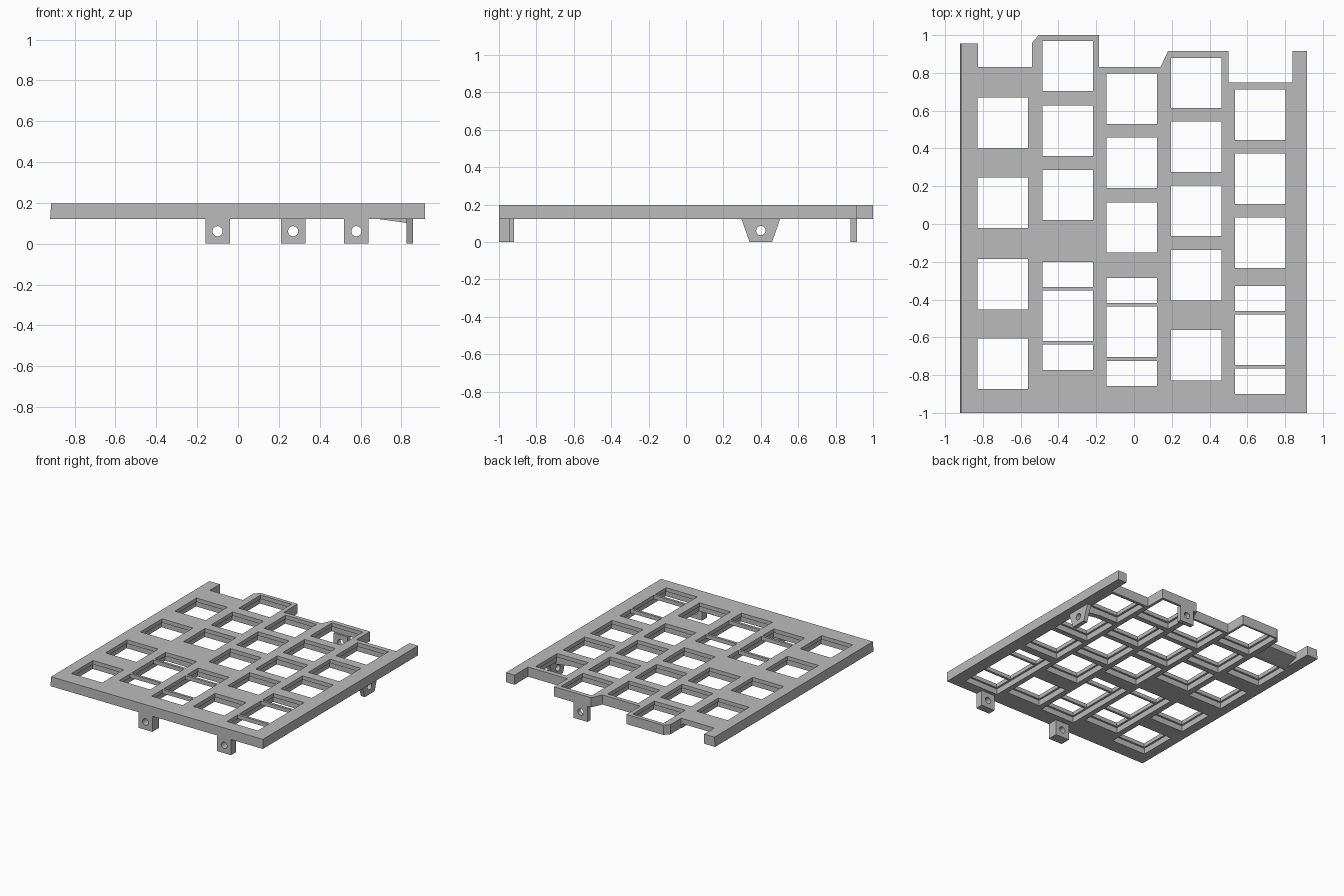
import bpy
import bmesh
from math import cos, sin, tau
from mathutils import Vector

if "Cube" in bpy.data.objects:
    bpy.data.objects.remove(bpy.data.objects["Cube"], do_unlink=True)

BOTTOM, TOP, LIP, MARGIN = 0.122, 0.197, 0.03, 0.015

grey = bpy.data.materials.new("plain grey")
grey.use_nodes = True
grey.diffuse_color = (0.5, 0.5, 0.5, 1)
grey.node_tree.nodes["Principled BSDF"].inputs["Base Color"].default_value = (0.5, 0.5, 0.5, 1)


def add_prism(bm, points, offset):
    """Extrude a closed loop of 3D points along an offset."""
    face = bm.faces.new([bm.verts.new(p) for p in points])
    moved = bmesh.ops.extrude_face_region(bm, geom=[face])["geom"]
    bmesh.ops.translate(bm, vec=offset, verts=[v for v in moved if isinstance(v, bmesh.types.BMVert)])


def add_box(bm, x0, x1, y0, y1, z0, z1):
    add_prism(bm, [(x0, y0, z0), (x1, y0, z0), (x1, y1, z0), (x0, y1, z0)], (0, 0, z1 - z0))


def make_object(name, bm):
    bmesh.ops.recalc_face_normals(bm, faces=bm.faces)
    mesh = bpy.data.meshes.new(name)
    bm.to_mesh(mesh)
    bm.free()
    mesh.materials.append(grey)
    obj = bpy.data.objects.new(name, mesh)
    bpy.context.collection.objects.link(obj)
    return obj


def cut(obj, bm):
    """Subtract a closed mesh from an object and discard the cutter."""
    cutter = make_object("cutter", bm)
    cutter.hide_render = True
    mod = obj.modifiers.new("cut", "BOOLEAN")
    mod.operation, mod.solver, mod.object = "DIFFERENCE", "EXACT", cutter
    graph = bpy.context.evaluated_depsgraph_get()
    mesh = bpy.data.meshes.new_from_object(obj.evaluated_get(graph))
    obj.modifiers.clear()
    obj.data = mesh
    bpy.data.objects.remove(cutter, do_unlink=True)


# Plate outline with stepped rear edge
outline = [(-0.915, -1), (0.915, -1), (0.915, 0.915), (0.84, 0.915), (0.84, 0.75),
           (0.5, 0.75), (0.5, 0.915), (0.18, 0.915), (0.14, 0.83), (-0.185, 0.83),
           (-0.185, 1), (-0.505, 1), (-0.54, 0.96), (-0.54, 0.83), (-0.825, 0.83),
           (-0.825, 0.955), (-0.915, 0.955)]
bm = bmesh.new()
add_prism(bm, [(x, y, BOTTOM) for x, y in outline], (0, 0, TOP - BOTTOM))
for v in bm.verts:  # slightly flared outer side
    if v.co.x < -0.91 and v.co.z < 0.15:
        v.co.x -= 0.005
plate = make_object("key_plate", bm)

# Columns: left edge, rear edges of the square openings, rear edge of the long key
KEY = 0.267
columns = [(-0.828, (0.67, 0.245, -0.185, -0.607), None),
           (-0.485, (0.97, 0.627, 0.287), -0.2),
           (-0.146, (0.797, 0.458, 0.115), -0.285),
           (0.196, (0.88, 0.542, 0.203, -0.138, -0.562), None),
           (0.534, (0.712, 0.373, 0.034), -0.327)]
holes, pockets = bmesh.new(), bmesh.new()
for x, rears, long_key in columns:
    spans = [(y - KEY, y) for y in rears]
    wide = list(spans)
    if long_key is not None:
        a = long_key
        spans += [(a - 0.134, a), (a - 0.42, a - 0.153), (a - 0.573, a - 0.439)]
        wide.append((a - 0.573, a))
    for y0, y1 in spans:
        add_box(holes, x, x + KEY, y0, y1, 0.05, 0.3)
    for y0, y1 in wide:
        add_box(pockets, x - MARGIN, x + KEY + MARGIN, y0 - MARGIN, y1 + MARGIN, 0.05, TOP - LIP)
cut(plate, holes)
cut(plate, pockets)

# Tapered relief under the rear edge of the outer column
bm = bmesh.new()
add_prism(bm, [(-0.825, 0.7, BOTTOM - 0.005), (-0.825, 0.85, BOTTOM - 0.005),
               (-0.825, 0.85, BOTTOM + 0.04)], (0.28, 0, 0))
cut(plate, bm)


def lug(name, origin, along, depth, top, foot):
    """Hanging mounting lug with a round screw hole; half widths top and foot."""
    origin, along, depth = Vector(origin), Vector(along), Vector(depth)
    up = Vector((0, 0, 1))
    bm = bmesh.new()
    add_prism(bm, [origin + along * s + up * z for s, z in
                   ((-foot, 0), (foot, 0), (top, BOTTOM), (-top, BOTTOM))], depth)
    obj = make_object(name, bm)
    bm = bmesh.new()
    add_prism(bm, [origin - depth + up * 0.061 + (along * cos(tau * i / 24) + up * sin(tau * i / 24)) * 0.025
                   for i in range(24)], depth * 3)
    cut(obj, bm)


# Mounting lugs
lug("front_middle_lug", (-0.1, -1, 0), (1, 0, 0), (0, 0.08, 0), 0.06, 0.06)
lug("front_side_lug", (0.58, -1, 0), (1, 0, 0), (0, 0.06, 0), 0.06, 0.06)
lug("rear_lug", (0.27, 0.88, 0), (1, 0, 0), (0, 0.035, 0), 0.06, 0.06)
lug("side_lug", (0.825, 0.4, 0), (0, 1, 0), (0.033, 0, 0), 0.103, 0.06)

# Shallow wedge bracing the side lug
bm = bmesh.new()
add_prism(bm, [(0.68, 0.388, BOTTOM), (0.825, 0.388, BOTTOM), (0.825, 0.388, 0.102)], (0, 0.042, 0))
make_object("lug_brace", bm)
